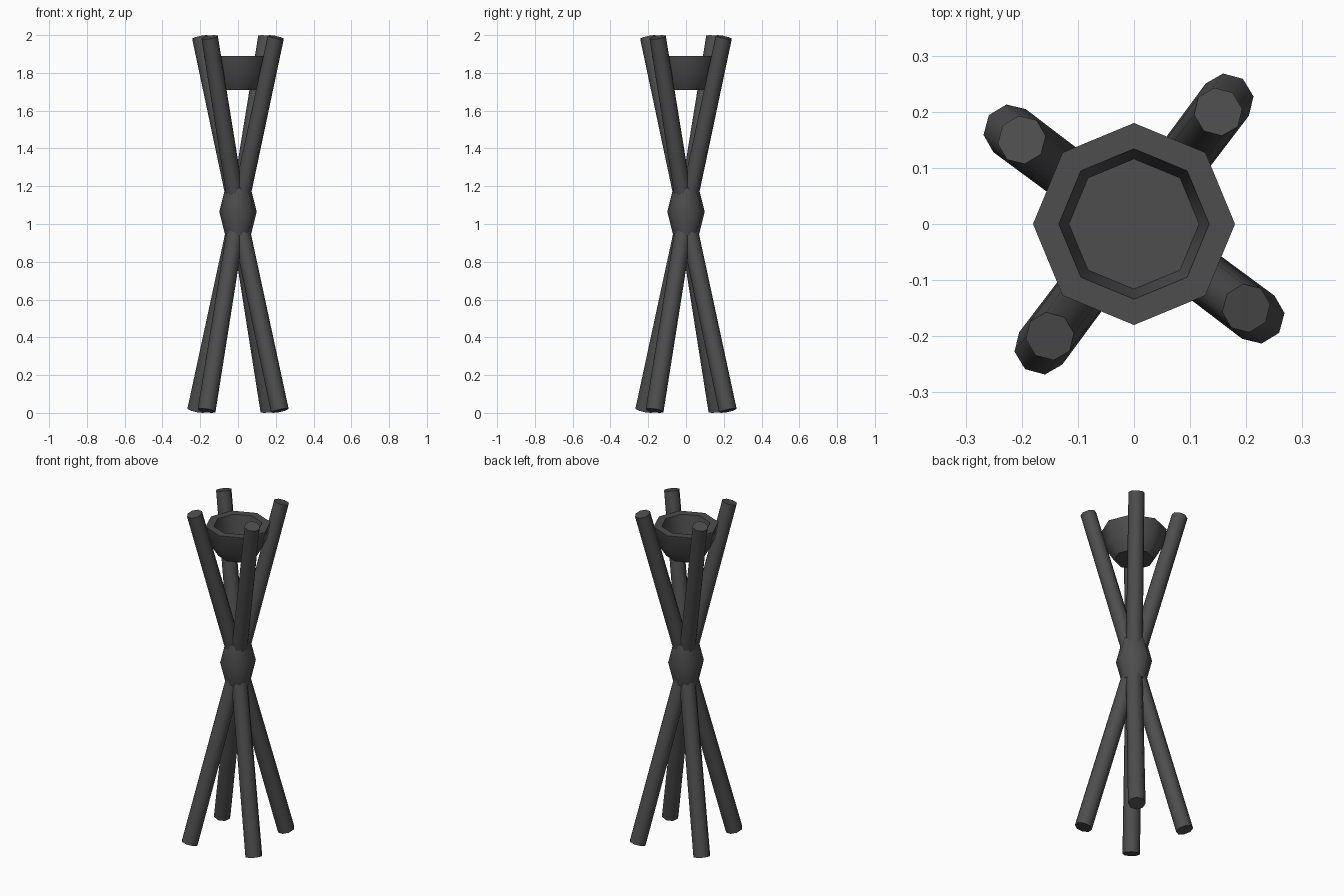
import bpy, bmesh, math
from mathutils import Vector

if "Cube" in bpy.data.objects:
    bpy.data.objects.remove(bpy.data.objects["Cube"])

SIDES = 8
mat = bpy.data.materials.new("dark_iron")
mat.diffuse_color = (0.075, 0.075, 0.075, 1)
mat.use_nodes = True
mat.node_tree.nodes["Principled BSDF"].inputs["Base Color"].default_value = mat.diffuse_color


def lathe(name, profile):
    """Closed solid of revolution with capped ends, 8 sides, vertices on the axes."""
    bm = bmesh.new()
    rings = []
    for r, z in profile:
        rings.append([bm.verts.new((r * math.cos(i * math.tau / SIDES),
                                    r * math.sin(i * math.tau / SIDES), z))
                      for i in range(SIDES)])
    for a, b in zip(rings, rings[1:]):
        for i in range(SIDES):
            j = (i + 1) % SIDES
            bm.faces.new((a[i], a[j], b[j], b[i]))
    bm.faces.new(rings[0][::-1])
    bm.faces.new(rings[-1])
    bmesh.ops.recalc_face_normals(bm, faces=bm.faces)
    me = bpy.data.meshes.new(name)
    bm.to_mesh(me)
    bm.free()
    ob = bpy.data.objects.new(name, me)
    bpy.context.collection.objects.link(ob)
    me.materials.append(mat)
    bpy.ops.object.select_all(action='DESELECT')
    ob.select_set(True)
    bpy.context.view_layer.objects.active = ob
    bpy.ops.object.shade_smooth_by_angle(angle=math.radians(50))
    return ob


# four crossed poles, slightly thicker at the foot
for k in range(4):
    a = math.atan2(0.20, 0.15) + k * math.pi / 2
    d = Vector((math.cos(a), math.sin(a), 0))
    foot = d * -0.277 + Vector((0, 0, 0.012))
    top = d * 0.25 + Vector((0, 0, 1.989))
    axis = top - foot
    pole = lathe(f"pole_{k + 1}", [(0.048, 0), (0.044, axis.length)])
    pole.rotation_mode = 'QUATERNION'
    pole.rotation_quaternion = axis.to_track_quat('Z', 'Y')
    pole.location = foot

# binding where the poles cross
lathe("binding", [(0.068, 0.94), (0.099, 1.065), (0.068, 1.19)])

# fire bowl held between the pole tops
lathe("bowl", [(0.11, 1.71), (0.16, 1.79), (0.18, 1.89),
               (0.134, 1.89), (0.116, 1.78)])
